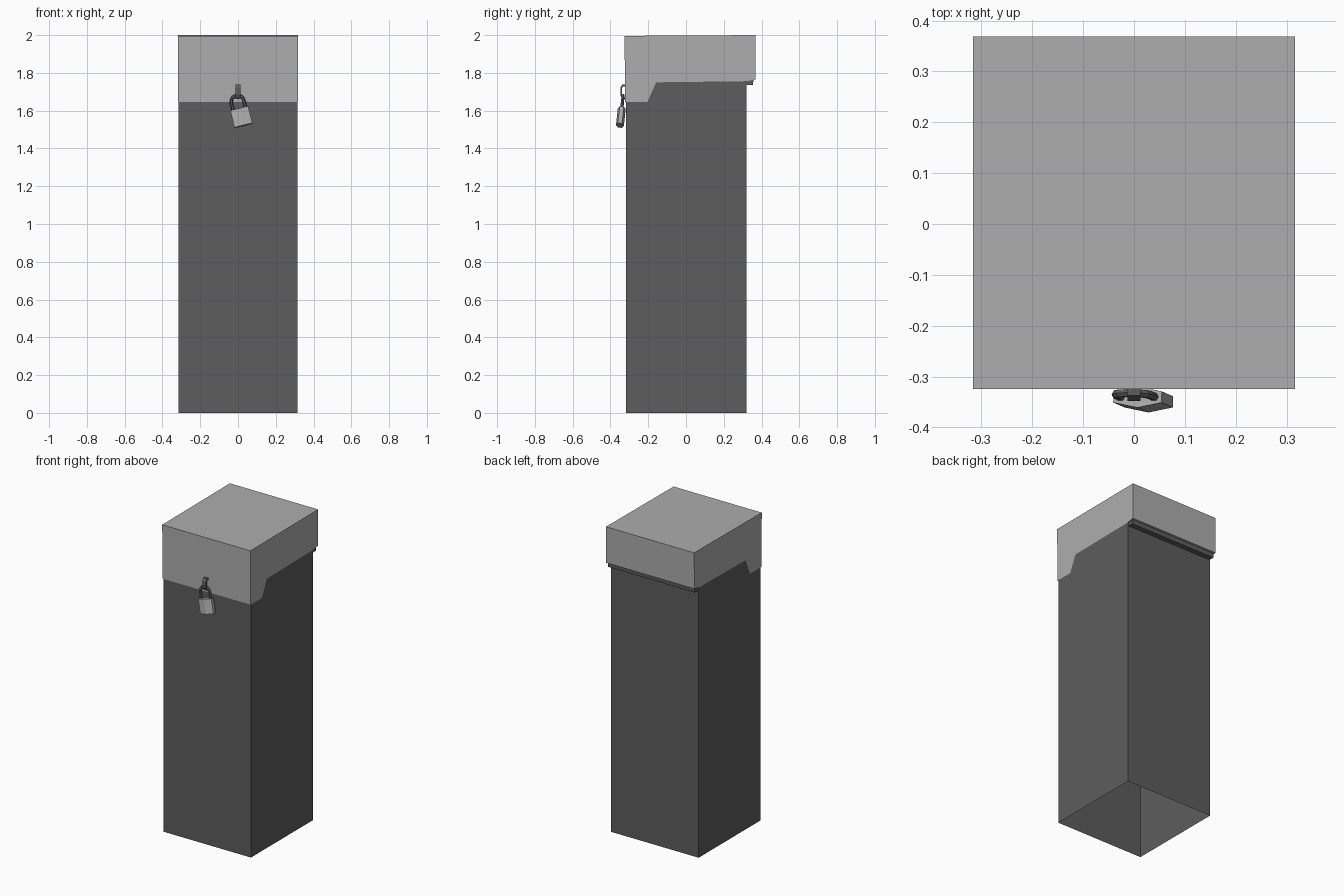
import bpy, bmesh, math
from mathutils import Matrix, Vector

if "Cube" in bpy.data.objects:
    bpy.data.objects.remove(bpy.data.objects["Cube"])


def material(name, v):
    m = bpy.data.materials.new(name)
    m.diffuse_color = (v, v, v, 1)
    m.use_nodes = True
    m.node_tree.nodes["Principled BSDF"].inputs["Base Color"].default_value = m.diffuse_color
    return m


dark = material("dark_grey", 0.11)
light = material("light_grey", 0.42)


def prism(name, pts, half, place, mat, skip_sides=(), skip_caps=False):
    """Extrude a 2D outline from -half to +half; place maps (u, v, w) to xyz."""
    bm = bmesh.new()
    a, b = [[bm.verts.new(place(u, v, w)) for u, v in pts] for w in (-half, half)]
    n = len(pts)
    sides = [bm.faces.new((a[i], a[(i + 1) % n], b[(i + 1) % n], b[i])) for i in range(n)]
    caps = [bm.faces.new(a), bm.faces.new(b)]
    bmesh.ops.recalc_face_normals(bm, faces=bm.faces[:])
    gone = [sides[i] for i in skip_sides] + (caps if skip_caps else [])
    if gone:
        bmesh.ops.delete(bm, geom=gone, context='FACES_ONLY')
    me = bpy.data.meshes.new(name)
    bm.to_mesh(me)
    bm.free()
    ob = bpy.data.objects.new(name, me)
    bpy.context.collection.objects.link(ob)
    me.materials.append(mat)
    return ob


def along_x(u, v, w):
    return (w, u, v)


def along_z(u, v, w):
    return (u, v, w)


# Post body: square tube, open at the bottom and hidden under the lid
H = 1.76
body = prism("post_body", [(-.315, -.317), (.315, -.317), (.315, .32), (-.315, .32)],
             H / 2, along_z, dark, skip_caps=True)
body.location.z = H / 2

# Lid: side profile with a deeper front skirt, open underneath
lid_profile = [(-.323, 1.645), (-.205, 1.645), (-.158, 1.75), (.322, 1.756),
               (.367, 1.765), (.369, 2.0), (-.325, 1.996)]
prism("lid", lid_profile, .317, along_x, light, skip_sides=(0, 1, 2))

# Rear hinge bar below the lid overhang
prism("hinge_bar", [(.319, 1.735), (.355, 1.735), (.357, 1.77), (.319, 1.77)],
      .311, along_x, dark)

# Staple: bent flat bar standing out from the lid front
outer = [(-.32, 1.738), (-.337, 1.738), (-.348, 1.722), (-.348, 1.682),
         (-.337, 1.662), (-.32, 1.662)]
inner = [(-.32, 1.670), (-.333, 1.670), (-.339, 1.685), (-.339, 1.719),
         (-.333, 1.729), (-.32, 1.729)]
prism("staple", outer + inner, .013, along_x, dark)

# Padlock hanging at an angle
pose = (Matrix.Translation((.018, -.345, 1.566))
        @ Matrix.Rotation(math.radians(-14), 4, 'Y')
        @ Matrix.Rotation(math.radians(-6), 4, 'X'))
hexagon = [(-.049, -.011), (0, -.021), (.049, -.011), (.049, .011), (0, .021), (-.049, .011)]
lock = prism("padlock_body", hexagon, .046, along_z, light)
lock.matrix_world = pose

# Shackle: U-shaped rod
R = .034
path = [(R, .04)] + [(R * math.cos(math.pi * i / 6), .085 + R * math.sin(math.pi * i / 6))
                     for i in range(7)] + [(-R, .04)]
cu = bpy.data.curves.new("padlock_shackle", 'CURVE')
cu.dimensions = '3D'
cu.bevel_depth = .0085
cu.bevel_resolution = 1
sp = cu.splines.new('POLY')
sp.points.add(len(path) - 1)
for p, (x, z) in zip(sp.points, path):
    p.co = (x, 0, z, 1)
sp.use_smooth = False
cu.materials.append(dark)
shackle = bpy.data.objects.new("padlock_shackle", cu)
bpy.context.collection.objects.link(shackle)
shackle.matrix_world = pose
